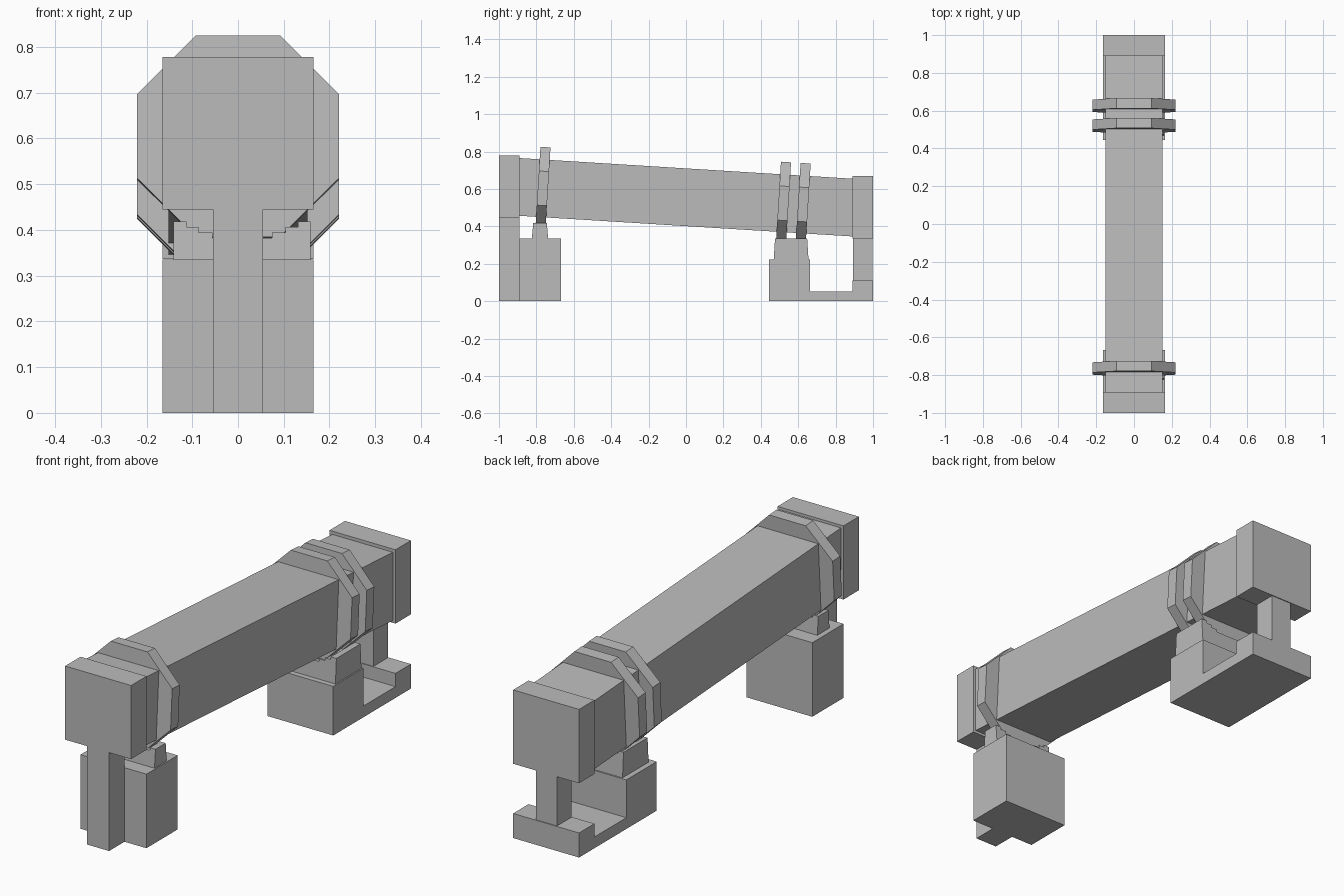
import bpy
import math

default = bpy.data.objects.get("Cube")
if default:
    bpy.data.objects.remove(default, do_unlink=True)

grey = bpy.data.materials.new("plain grey")
grey.use_nodes = True
COLOUR = (0.5, 0.5, 0.5, 1)
grey.diffuse_color = COLOUR
grey.node_tree.nodes["Principled BSDF"].inputs["Base Color"].default_value = COLOUR

SLOPE = 0.062      # the beam drops towards the back


def beam_z(y):
    return 0.556 - SLOPE * y


def prism(name, outline, y0, y1, taper=0.0):
    """Extrude an (x, z) outline from y0 to y1, narrowing upwards by taper."""
    low = min(z for x, z in outline)
    high = max(z for x, z in outline)
    n = len(outline)
    verts = []
    for y, side in ((y0, 1), (y1, -1)):
        verts += [(x, y + side * taper * (z - low) / (high - low), z) for x, z in outline]
    faces = [tuple(range(n)), tuple(reversed(range(n, 2 * n)))]
    faces += [(i, i + n, (i + 1) % n + n, (i + 1) % n) for i in range(n)]
    mesh = bpy.data.meshes.new(name)
    mesh.from_pydata(verts, [], faces)
    mesh.materials.append(grey)
    obj = bpy.data.objects.new(name, mesh)
    bpy.context.collection.objects.link(obj)
    return obj


def box(name, half, y0, y1, z0, z1):
    return prism(name, [(-half, z0), (half, z0), (half, z1), (-half, z1)], y0, y1)


def tilt(obj, y):
    obj.location = (0, y, beam_z(y))
    obj.rotation_euler.x = -math.atan(SLOPE)


# Sloping square beam and its upright end caps
tilt(box("beam", 0.152, -0.94, 0.94, -0.154, 0.154), 0)
box("front_end_cap", 0.165, -1, -0.89, 0.445, 0.778)
box("back_end_cap", 0.165, 0.89, 1, 0.336, 0.67)

# Octagonal bands around the beam
APOTHEM = 0.221
radius = APOTHEM / math.cos(math.pi / 8)
octagon = [(radius * math.cos((i + 0.5) * math.pi / 4),
            radius * math.sin((i + 0.5) * math.pi / 4)) for i in range(8)]
for name, y in (("front_band", -0.765), ("middle_band", 0.521), ("back_band", 0.626)):
    tilt(prism(name, octagon, -0.027, 0.027), y)

# Front stand: block and narrow post
box("front_block", 0.165, -0.89, -0.667, 0, 0.335)
box("front_post", 0.055, -1, -0.89, 0, 0.446)

# Back stand: block, floor plate, raised foot and post
box("back_block", 0.165, 0.445, 0.662, 0, 0.222)
box("back_floor", 0.165, 0.662, 0.89, 0, 0.051)
box("back_foot", 0.165, 0.89, 1, 0, 0.111)
box("back_post", 0.052, 0.893, 0.996, 0.11, 0.338)

# Stepped saddles under the bands
STEPS = ((0.15, 0), (0.122, 0.012), (0.095, 0.024), (0.065, 0.036))


def saddle(name, y0, y1, base, top):
    half = []
    for i, (x, drop) in enumerate(STEPS):
        half.append((x, top - drop))
        if i + 1 < len(STEPS):
            half.append((STEPS[i + 1][0], top - drop))
    outer = STEPS[0][0]
    outline = [(-outer, base), (outer, base)] + half + [(-x, z) for x, z in reversed(half)]
    prism(name, outline, y0, y1, 0.007).location.x = 0.009


saddle("front_saddle", -0.824, -0.737, 0.335, 0.418)
saddle("back_saddle", 0.469, 0.655, 0.222, 0.335)
